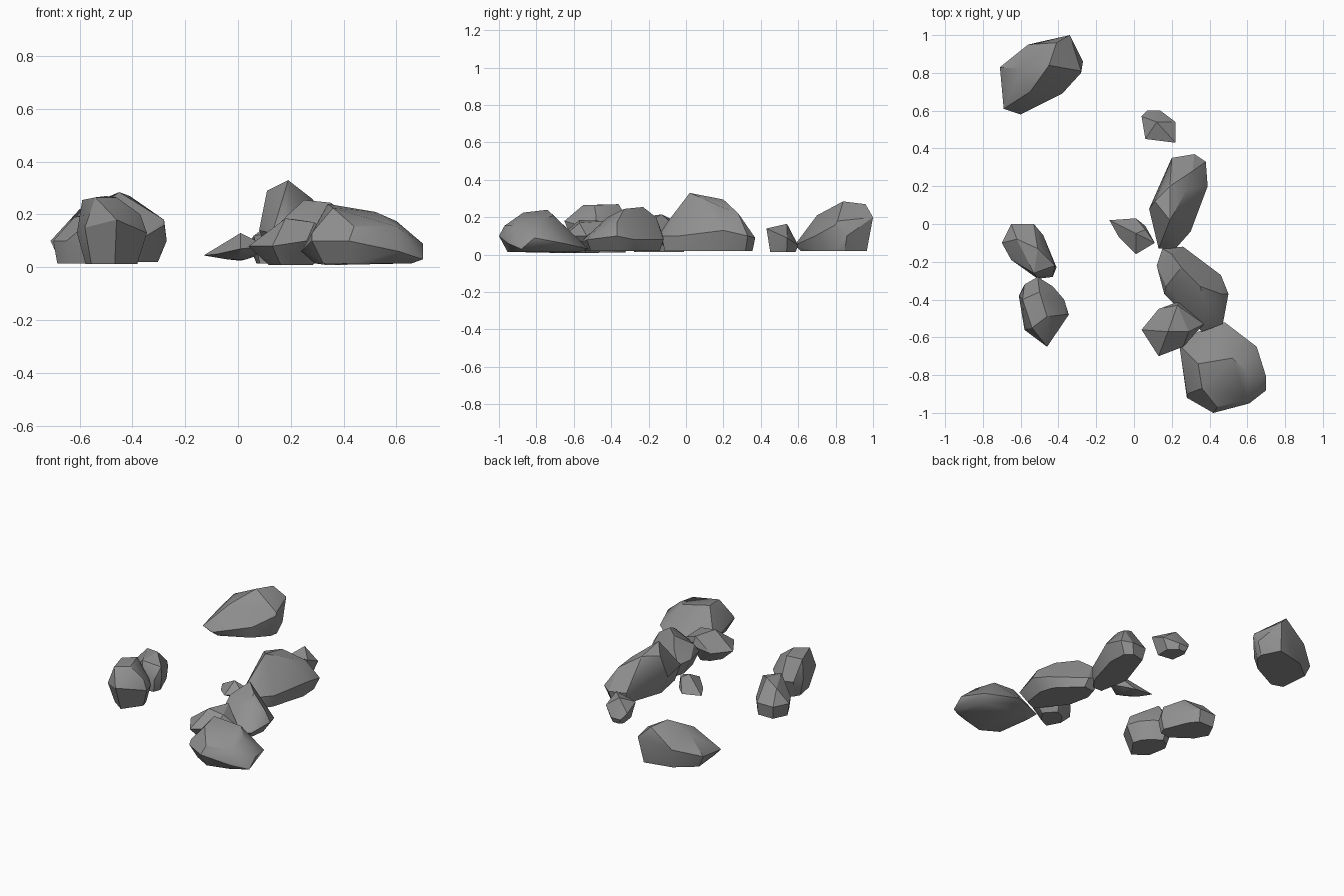
import bpy
import bmesh
import math
from mathutils import Vector

default_cube = bpy.data.objects.get("Cube")
if default_cube:
    bpy.data.objects.remove(default_cube, do_unlink=True)

# One plain stone colour
stone = bpy.data.materials.new("stone_grey")
stone.use_nodes = True
stone.diffuse_color = (0.28, 0.28, 0.28, 1)
stone.node_tree.nodes["Principled BSDF"].inputs["Base Color"].default_value = stone.diffuse_color
stone.node_tree.nodes["Principled BSDF"].inputs["Roughness"].default_value = 0.9


def rock(name, girdle, waist, floor, taper, crown):
    """Faceted boulder: outline at the waist (or its own height), tapered foot, chiselled crown."""
    centre = sum((Vector(p[:2]) for p in girdle), Vector((0, 0))) / len(girdle)
    bm = bmesh.new()
    for x, y, *height in girdle:
        bm.verts.new((x, y, height[0] if height else waist))
        bm.verts.new((centre.x + (x - centre.x) * taper[0],
                      centre.y + (y - centre.y) * taper[1], floor))
    for p in crown:
        bm.verts.new(p)

    # Wrap the points, drop the unused ones, and merge nearly flat facets
    bmesh.ops.convex_hull(bm, input=bm.verts)
    loose = [v for v in bm.verts if not v.link_faces]
    bmesh.ops.delete(bm, geom=loose, context='VERTS')
    bmesh.ops.dissolve_limit(bm, angle_limit=math.radians(5),
                             verts=bm.verts, edges=bm.edges)
    bmesh.ops.recalc_face_normals(bm, faces=bm.faces)

    mesh = bpy.data.meshes.new(name)
    bm.to_mesh(mesh)
    bm.free()
    mesh.materials.append(stone)
    obj = bpy.data.objects.new(name, mesh)
    bpy.context.collection.objects.link(obj)
    bpy.ops.object.select_all(action='DESELECT')
    obj.select_set(True)
    bpy.context.view_layer.objects.active = obj
    bpy.ops.object.shade_smooth_by_angle(angle=math.radians(30))


# Rocks at the back
rock("back_boulder",
     girdle=[(-.71, .83), (-.56, .95, .15), (-.34, 1, .2), (-.27, .86, .1),
             (-.28, .8, .16), (-.38, .69), (-.6, .58, .05), (-.69, .61, .06)],
     waist=.1, floor=.02, taper=(.84, .84),
     crown=[(-.45, .84, .285), (-.41, .96, .27), (-.28, .81, .18),
            (-.6, .82, .22), (-.55, .7, .21)])

rock("back_pebble",
     girdle=[(.04, .57, .09), (.07, .6), (.14, .6), (.22, .54, .09),
             (.22, .43, .14), (.06, .45, .12)],
     waist=.05, floor=.015, taper=(.65, .8),
     crown=[(.12, .54, .165)])

# Chain of rocks running forward on the left side
rock("tall_boulder",
     girdle=[(.2, .35), (.32, .37, .09), (.38, .33), (.39, .2, .13),
             (.3, -.04), (.22, -.13), (.13, -.13, .13), (.08, .08, .14)],
     waist=.1, floor=.02, taper=(.72, .94),
     crown=[(.19, .02, .33), (.11, .12, .29), (.19, .2, .295),
            (.28, .18, .26), (.31, .28, .22), (.17, -.11, .16)])

rock("middle_boulder",
     girdle=[(.15, -.13, .12), (.26, -.12), (.46, -.27), (.5, -.37, .1),
             (.47, -.53), (.36, -.57, .06), (.16, -.37, .12), (.12, -.22, .13)],
     waist=.08, floor=.02, taper=(.7, .9),
     crown=[(.25, -.23, .255), (.35, -.33, .245), (.2, -.16, .2),
            (.38, -.42, .2), (.46, -.37, .17), (.17, -.33, .18)])

rock("leaning_stone",
     girdle=[(.04, -.56), (.13, -.45), (.24, -.41, .12), (.37, -.53, .1),
             (.26, -.65, .1), (.13, -.7)],
     waist=.08, floor=.008, taper=(.5, .6),
     crown=[(.18, -.57, .185), (.23, -.43, .18), (.29, -.57, .17)])

rock("front_boulder",
     girdle=[(.24, -.64), (.34, -.57, .03), (.48, -.52, .03), (.65, -.65), (.7, -.81, .09),
             (.7, -.88, .03), (.61, -.95), (.42, -1, .1), (.28, -.92, .1)],
     waist=.06, floor=.015, taper=(.8, .8),
     crown=[(.34, -.74, .24), (.36, -.87, .225), (.52, -.71, .21),
            (.6, -.79, .175), (.44, -.97, .155), (.6, -.93, .155), (.28, -.9, .13),
            (.34, -.62, .008)])

# Pair of rocks on the right side
rock("right_front_rock",
     girdle=[(-.61, -.38), (-.58, -.32), (-.51, -.28), (-.43, -.33),
             (-.37, -.4), (-.345, -.48), (-.46, -.65, .18), (-.58, -.56, .15)],
     waist=.13, floor=.012, taper=(.74, .7),
     crown=[(-.54, -.55, .265), (-.5, -.36, .27), (-.59, -.4, .255),
            (-.46, -.49, .265), (-.37, -.48, .2)])

rock("right_rear_rock",
     girdle=[(-.7, -.1), (-.65, 0), (-.53, 0), (-.48, -.06),
             (-.41, -.23), (-.43, -.28), (-.51, -.29), (-.65, -.19)],
     waist=.1, floor=.015, taper=(.9, .92),
     crown=[(-.62, -.08, .19), (-.51, -.13, .215), (-.42, -.22, .17),
            (-.53, -.26, .2)])

# Thin chip lying in the middle
rock("flat_chip",
     girdle=[(-.13, .02, .045), (.01, .03, .025), (.06, -.01), (.11, -.1, .08),
             (.01, -.16, .07), (-.08, -.07, .05)],
     waist=.04, floor=.03, taper=(.3, .3),
     crown=[(.01, -.05, .13), (.06, -.03, .1)])
